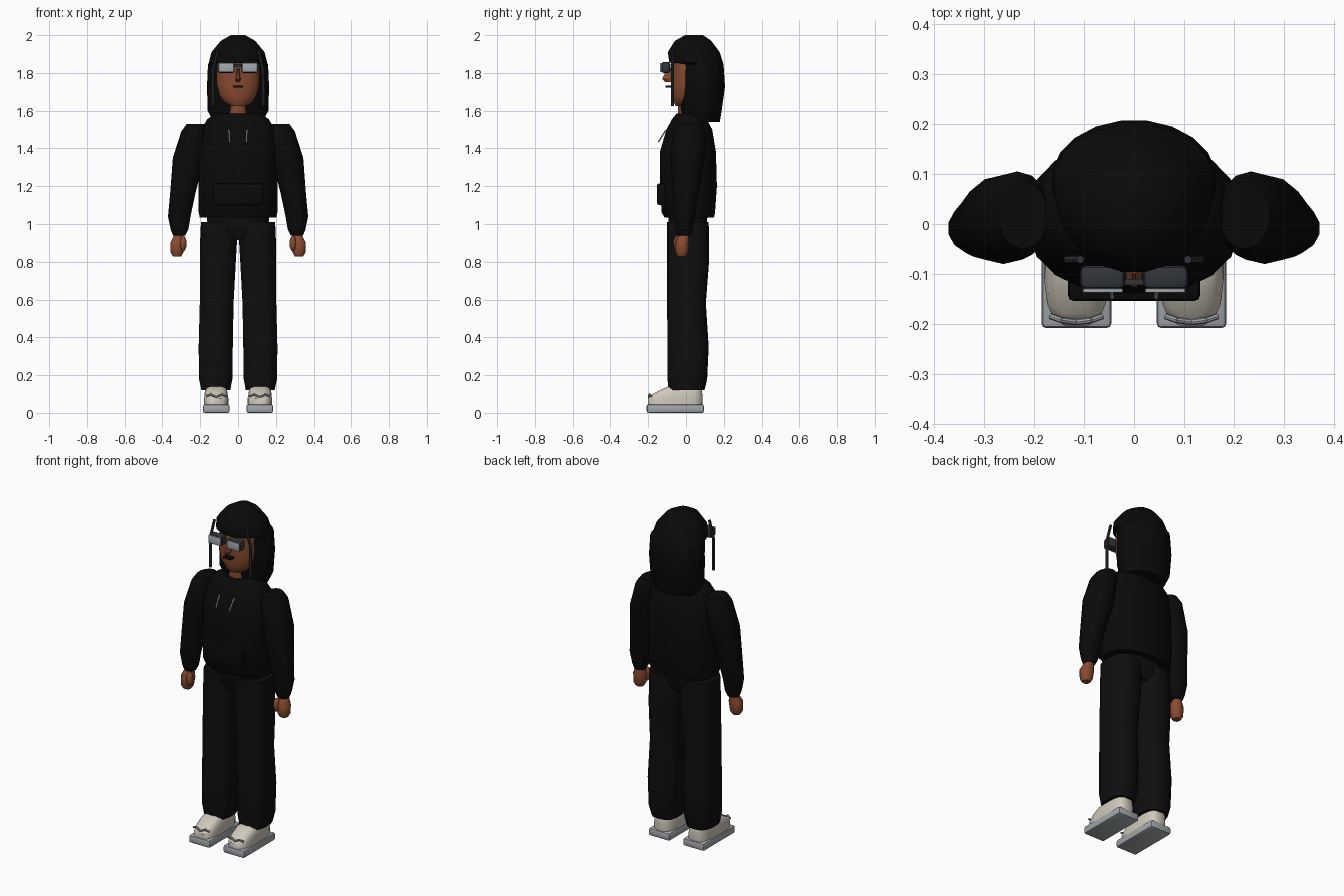
import bpy, bmesh, math
from mathutils import Vector


def material(name, r, g, b):
    m = bpy.data.materials.new(name)
    m.diffuse_color = (r, g, b, 1)
    return m


BLACK = material("black cloth", 0.003, 0.003, 0.003)
TROUSER = material("charcoal cloth", 0.0045, 0.0045, 0.005)
SKIN = material("brown skin", 0.25, 0.07, 0.03)
CREAM = material("cream leather", 0.62, 0.58, 0.49)
GREY = material("grey rubber", 0.36, 0.39, 0.41)
FRAME = material("dark frame", 0.03, 0.035, 0.042)
LENS = material("pale lens", 0.36, 0.40, 0.42)
WHITE = material("white cord", 0.75, 0.72, 0.66)


def finish(name, bm, mat, angle=40):
    bmesh.ops.recalc_face_normals(bm, faces=bm.faces)
    me = bpy.data.meshes.new(name)
    bm.to_mesh(me)
    bm.free()
    ob = bpy.data.objects.new(name, me)
    bpy.context.collection.objects.link(ob)
    me.materials.append(mat)
    bpy.ops.object.select_all(action='DESELECT')
    ob.select_set(True)
    bpy.context.view_layer.objects.active = ob
    bpy.ops.object.shade_smooth_by_angle(angle=math.radians(angle))
    return ob


def loft(name, rings, mat, sides=16, power=1.0, angle=40):
    """Stack rounded rings given as (z, x min, x max, y min, y max)."""
    bm = bmesh.new()
    loops = []
    for z, x0, x1, y0, y1 in rings:
        loop = []
        for i in range(sides):
            a = 2 * math.pi * (i + 0.5) / sides
            c, s = math.cos(a), math.sin(a)
            c = math.copysign(abs(c) ** power, c)
            s = math.copysign(abs(s) ** power, s)
            loop.append(bm.verts.new(((x0 + x1) / 2 + c * (x1 - x0) / 2,
                                      (y0 + y1) / 2 + s * (y1 - y0) / 2, z)))
        loops.append(loop)
    for a, b in zip(loops, loops[1:]):
        for i in range(sides):
            j = (i + 1) % sides
            bm.faces.new((a[i], a[j], b[j], b[i]))
    bm.faces.new(loops[0])
    bm.faces.new(loops[-1])
    return finish(name, bm, mat, angle)


def box(name, lo, hi, mat, bevel=0.0):
    bm = bmesh.new()
    bmesh.ops.create_cube(bm, size=1)
    for v in bm.verts:
        v.co = [(l + h) / 2 + c * (h - l) for l, h, c in zip(lo, hi, v.co)]
    if bevel:
        bmesh.ops.bevel(bm, geom=bm.edges[:], offset=bevel, segments=2,
                        profile=0.5, affect='EDGES')
    return finish(name, bm, mat)


def rod(name, points, radius, mat):
    """Join points with thin round bars."""
    bm = bmesh.new()
    for a, b in zip(points, points[1:]):
        a, b = Vector(a), Vector(b)
        d = b - a
        m = d.to_track_quat('Z', 'Y').to_matrix().to_4x4()
        m.translation = (a + b) / 2
        bmesh.ops.create_cone(bm, cap_ends=True, segments=8, radius1=radius,
                              radius2=radius, depth=d.length + radius, matrix=m)
    return finish(name, bm, mat)


def ball(name, center, size, mat):
    bm = bmesh.new()
    bmesh.ops.create_uvsphere(bm, u_segments=12, v_segments=8, radius=1)
    for v in bm.verts:
        v.co = [c + s * k for c, s, k in zip(center, size, v.co)]
    return finish(name, bm, mat, 60)


def centred(rows):
    return [(z, -w, w, y0, y1) for z, w, y0, y1 in rows]


# Hood with a brow that overhangs the face
loft("hood", centred([
    (1.54, 0.13, -0.01, 0.18), (1.60, 0.163, -0.03, 0.19),
    (1.73, 0.166, -0.035, 0.208), (1.845, 0.161, -0.035, 0.20),
    (1.855, 0.156, -0.09, 0.197), (1.91, 0.142, -0.098, 0.18),
    (1.97, 0.092, -0.06, 0.135), (2.0, 0.038, -0.005, 0.09)]), BLACK, 20)

# Head and neck
loft("head", centred([
    (1.625, 0.045, -0.055, 0.03), (1.645, 0.075, -0.066, 0.05),
    (1.68, 0.10, -0.073, 0.06), (1.74, 0.115, -0.076, 0.07),
    (1.86, 0.115, -0.074, 0.07)]), SKIN)
loft("neck", centred([(1.55, 0.052, -0.045, 0.04), (1.66, 0.048, -0.045, 0.04)]), SKIN, 12)
loft("nose", centred([(1.752, 0.008, -0.112, -0.07), (1.768, 0.017, -0.128, -0.07),
                      (1.785, 0.012, -0.12, -0.07), (1.825, 0.007, -0.10, -0.07)]), SKIN, 8)
box("mouth", (-0.026, -0.108, 1.722), (0.026, -0.072, 1.732), BLACK)

# Sweatshirt body, pouch pocket
loft("sweatshirt", centred([
    (1.035, 0.205, -0.115, 0.15), (1.06, 0.21, -0.13, 0.155),
    (1.2, 0.212, -0.14, 0.165), (1.38, 0.212, -0.14, 0.16),
    (1.5, 0.195, -0.105, 0.14), (1.555, 0.165, -0.075, 0.11),
    (1.585, 0.12, -0.05, 0.09)]), BLACK, 20, 0.85)
box("pouch_pocket", (-0.132, -0.154, 1.10), (0.132, -0.10, 1.215), BLACK, 0.012)

# Hips between the legs and the sweatshirt
loft("hips", centred([(0.915, 0.06, -0.07, 0.09), (0.96, 0.16, -0.092, 0.112),
                      (1.06, 0.17, -0.095, 0.115)]), TROUSER, 16, 0.8)

# Parts on both sides
for side, s in (("left", -1), ("right", 1)):
    def span(a, b):
        return (a, b) if s > 0 else (-b, -a)

    def mirrored(rows):
        return [(z, *span(a, b), y0, y1) for z, a, b, y0, y1 in rows]

    loft(side + "_sleeve", mirrored([
        (0.94, 0.278, 0.345, -0.045, 0.025), (0.97, 0.262, 0.357, -0.055, 0.035),
        (1.04, 0.25, 0.372, -0.062, 0.045), (1.17, 0.222, 0.36, -0.072, 0.068),
        (1.35, 0.175, 0.347, -0.08, 0.098), (1.49, 0.165, 0.302, -0.07, 0.105),
        (1.53, 0.17, 0.272, -0.05, 0.085)]), BLACK, 14)
    loft(side + "_trouser_leg", mirrored([
        (0.12, 0.04, 0.195, -0.092, 0.098), (0.18, 0.028, 0.208, -0.098, 0.112),
        (0.35, 0.026, 0.21, -0.098, 0.12), (0.58, 0.022, 0.204, -0.10, 0.105),
        (0.8, 0.01, 0.204, -0.10, 0.122), (0.92, 0.003, 0.202, -0.10, 0.122),
        (1.01, 0.003, 0.198, -0.10, 0.12)]), TROUSER, 14, 0.75)

    # Fist and thumb
    loft(side + "_hand", mirrored([
        (0.828, 0.30, 0.345, -0.045, 0.0), (0.85, 0.287, 0.358, -0.056, 0.013),
        (0.90, 0.278, 0.36, -0.058, 0.016), (0.95, 0.293, 0.335, -0.035, 0.015)]),
        SKIN, 10, 0.85)
    ball(side + "_thumb", (s * 0.29, -0.045, 0.897), (0.018, 0.022, 0.042), SKIN)

    # Shoe sole, upper and toe trim
    x0, x1 = span(0.045, 0.185)
    box(side + "_sole", (x0, -0.208, 0), (x1, 0.095, 0.045), GREY, 0.01)
    loft(side + "_shoe", mirrored([
        (0.04, 0.05, 0.18, -0.204, 0.088), (0.075, 0.05, 0.18, -0.204, 0.09),
        (0.10, 0.054, 0.178, -0.18, 0.088), (0.125, 0.058, 0.174, -0.13, 0.085),
        (0.14, 0.07, 0.162, -0.095, 0.075)]), CREAM, 16, 0.6)
    rod(side + "_toe_trim", [(s * 0.065, -0.185, 0.09), (s * 0.085, -0.192, 0.098),
                             (s * 0.115, -0.196, 0.085), (s * 0.145, -0.192, 0.098),
                             (s * 0.165, -0.185, 0.09)], 0.006, GREY)

    # Drawstring
    rod(side + "_drawstring", [(s * 0.048, -0.108, 1.495), (s * 0.044, -0.146, 1.435)],
        0.004, WHITE)

    # Spectacles: rim, lens and upright arm
    a, b = span(0.018, 0.108)
    box(side + "_rim", (a, -0.13, 1.80), (b, -0.083, 1.858), FRAME, 0.012)
    a, b = span(0.022, 0.102)
    box(side + "_lens", (a, -0.137, 1.805), (b, -0.129, 1.853), LENS, 0.002)
    rod(side + "_spectacle_arm", [(s * 0.108, -0.071, 1.915), (s * 0.133, -0.071, 1.815),
                                  (s * 0.134, -0.071, 1.63)], 0.008, FRAME)

# Spectacle bridge
box("spectacle_bridge", (-0.025, -0.122, 1.832), (0.025, -0.11, 1.846), FRAME)
